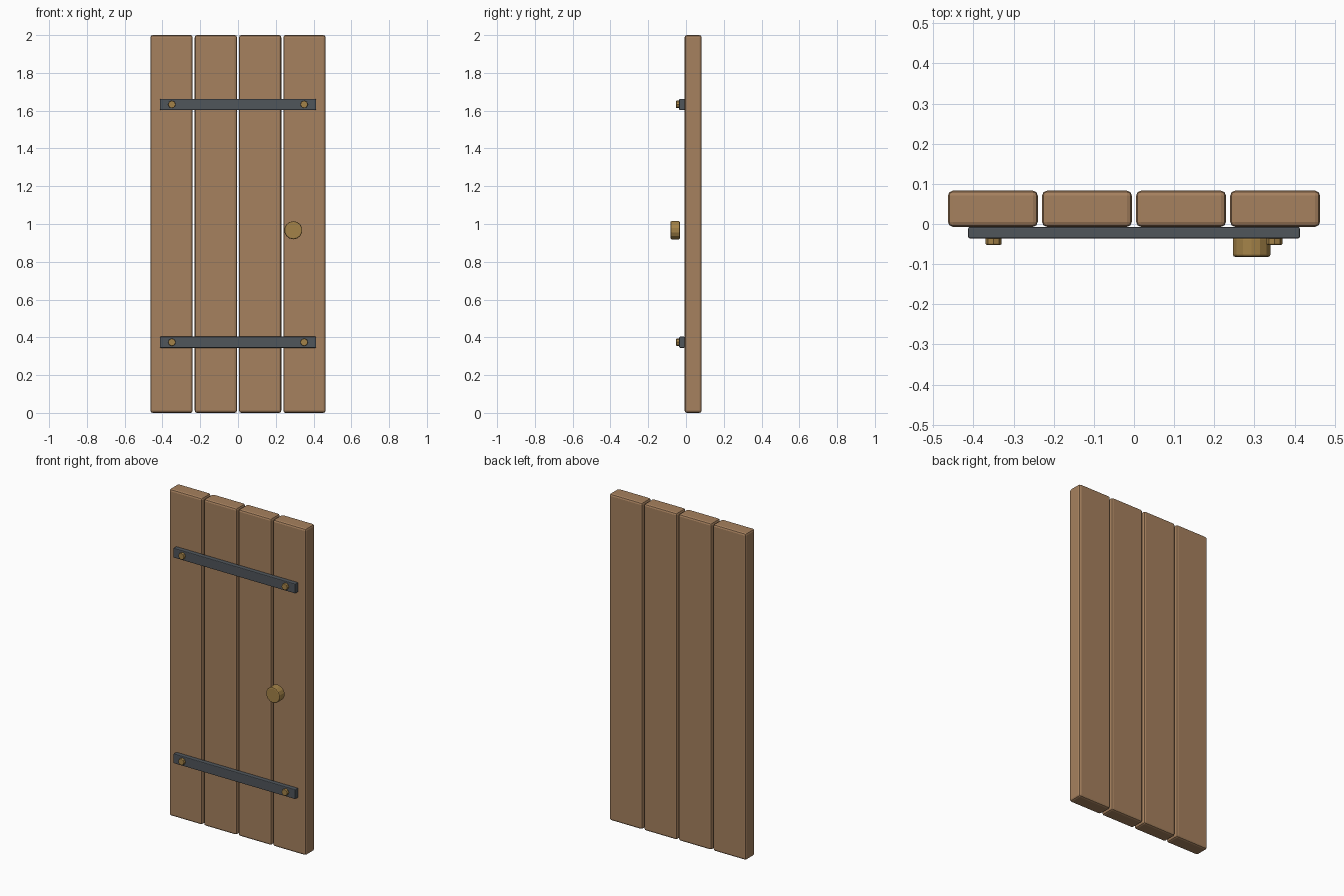
import bpy
import math

cube = bpy.data.objects.get("Cube")
if cube:
    bpy.data.objects.remove(cube, do_unlink=True)


def material(name, rgb):
    mat = bpy.data.materials.new(name)
    mat.use_nodes = True
    mat.diffuse_color = (*rgb, 1)
    mat.node_tree.nodes["Principled BSDF"].inputs["Base Color"].default_value = (*rgb, 1)
    return mat


wood = material("warm_wood", (0.38, 0.218, 0.112))
iron = material("dark_iron", (0.08, 0.092, 0.105))
brass = material("aged_brass", (0.37, 0.225, 0.065))


def finish(name, mat, bevel, segments):
    """Name, colour and bevel the active object."""
    obj = bpy.context.object
    obj.name = name
    obj.data.materials.append(mat)
    bpy.ops.object.transform_apply(location=False, rotation=True, scale=True)
    mod = obj.modifiers.new("rounded_edges", "BEVEL")
    mod.width = bevel
    mod.segments = segments
    mod.limit_method = "ANGLE"
    mod.angle_limit = math.radians(50)


def box(name, size, centre, mat, bevel, segments=2):
    bpy.ops.mesh.primitive_cube_add(size=1, location=centre)
    bpy.context.object.scale = size
    finish(name, mat, bevel, segments)


def disc(name, radius, depth, centre, sides, mat, bevel):
    """Cylinder whose axis points to the front."""
    bpy.ops.mesh.primitive_cylinder_add(
        vertices=sides, radius=radius, depth=depth,
        location=centre, rotation=(math.pi / 2, 0, 0))
    finish(name, mat, bevel, 2)


# Four upright planks with narrow gaps
plank_width, gap = 0.2236, 0.0108
for i in range(4):
    x = (i - 1.5) * (plank_width + gap)
    box(f"plank_{i + 1}", (plank_width, 0.09, 2), (x, 0.038, 1), wood, 0.012)

# Two iron straps, each with a stud at both ends
for level, z in (("lower", 0.374), ("upper", 1.633)):
    box(f"{level}_strap", (0.826, 0.029, 0.059), (0, -0.0215, z), iron, 0.004)
    for side, x in (("right", -0.35), ("left", 0.35)):
        disc(f"{level}_{side}_stud", 0.02, 0.025, (x, -0.0395, z), 8, brass, 0.003)

# Round door knob
disc("knob", 0.048, 0.05, (0.293, -0.057, 0.967), 14, brass, 0.006)
